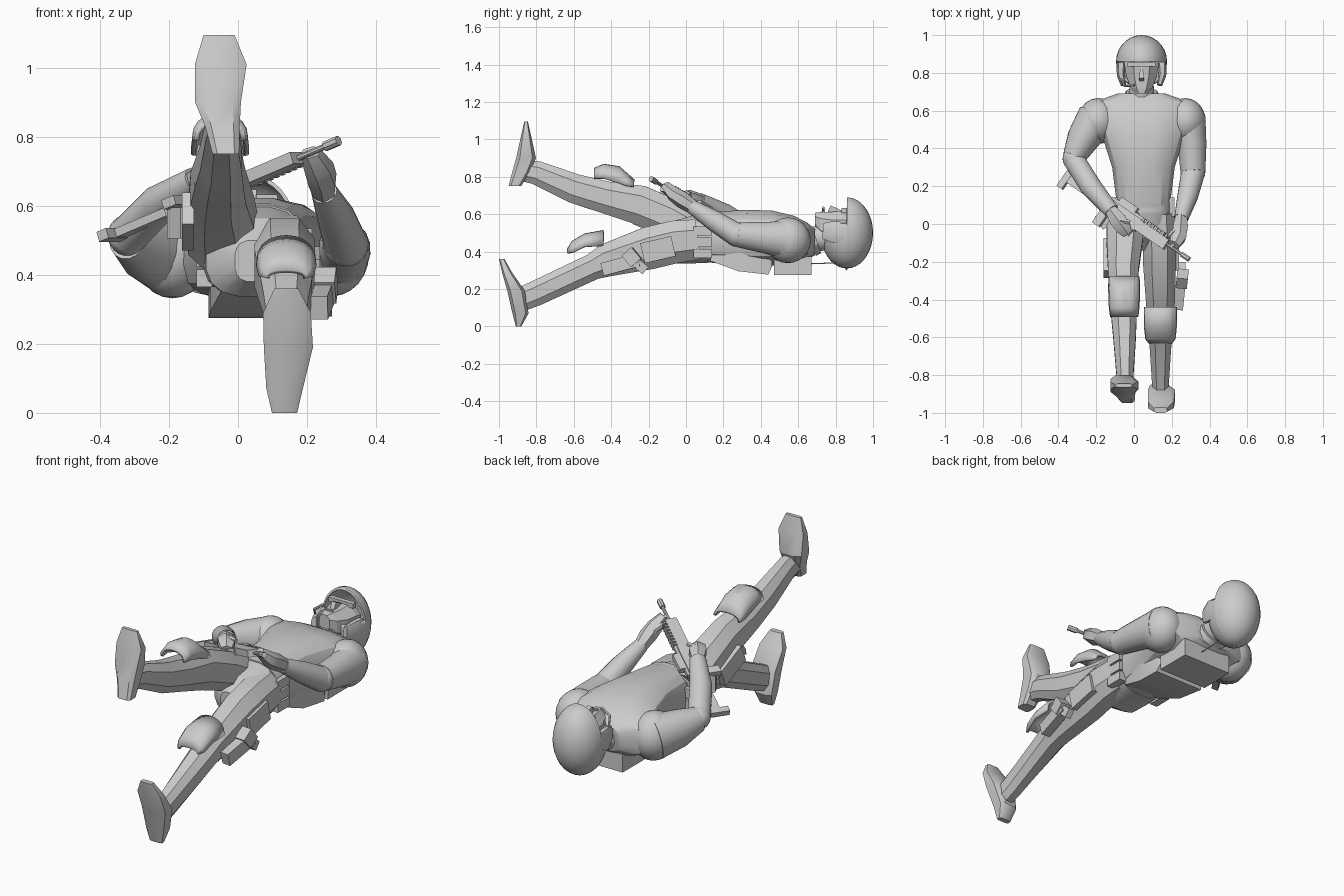
import bpy, bmesh
from math import sin, cos, pi, radians
from mathutils import Vector, Matrix, Euler

cube = bpy.data.objects.get("Cube")
if cube:
    bpy.data.objects.remove(cube)

grey = bpy.data.materials.new("plain_grey")
grey.use_nodes = True
grey.diffuse_color = (0.6, 0.6, 0.6, 1)
grey.node_tree.nodes["Principled BSDF"].inputs["Base Color"].default_value = (0.6, 0.6, 0.6, 1)


def finish(name, bm, angle=32):
    bmesh.ops.recalc_face_normals(bm, faces=bm.faces[:])
    mesh = bpy.data.meshes.new(name)
    bm.to_mesh(mesh)
    bm.free()
    mesh.materials.append(grey)
    ob = bpy.data.objects.new(name, mesh)
    bpy.context.collection.objects.link(ob)
    bpy.ops.object.select_all(action="DESELECT")
    ob.select_set(True)
    bpy.context.view_layer.objects.active = ob
    bpy.ops.object.shade_smooth_by_angle(angle=radians(angle))
    return ob


def loft(name, rings, sides=8, power=1.0, angle=32):
    """Skin (centre, half width vector, half height vector) rings and cap the ends."""
    bm = bmesh.new()
    soft = lambda t: abs(t) ** power * (1 if t > 0 else -1)
    loops = []
    for c, u, v in rings:
        turns = [2 * pi * (k + 0.5) / sides for k in range(sides)]
        loops.append([bm.verts.new(c + u * soft(cos(a)) + v * soft(sin(a))) for a in turns])
    for lo, hi in zip(loops, loops[1:]):
        for k in range(sides):
            j = (k + 1) % sides
            bm.faces.new((lo[k], lo[j], hi[j], hi[k]))
    bm.faces.new(loops[0])
    bm.faces.new(loops[-1])
    return finish(name, bm, angle)


def body(name, sections, sides=8, power=1.0, angle=32):
    """Loft along y through sections of y, x, z, half width, half height."""
    return loft(name, [(Vector((x, y, z)), Vector((w, 0, 0)), Vector((0, 0, h)))
                       for y, x, z, w, h in sections], sides, power, angle)


def limb(name, points, sides=8, power=1.0, angle=32):
    """Tube along x, y, z points, each with half width and half height."""
    pos = [Vector(p[:3]) for p in points]
    rings = []
    for i, p in enumerate(points):
        t = (pos[min(i + 1, len(pos) - 1)] - pos[max(i - 1, 0)]).normalized()
        u = t.cross(Vector((0, 0, 1))).normalized()
        rings.append((pos[i], u * p[3], u.cross(t) * p[4]))
    return loft(name, rings, sides, power, angle)


def ball(name, c, size):
    bm = bmesh.new()
    bmesh.ops.create_uvsphere(bm, u_segments=20, v_segments=12, radius=1)
    bm.transform(Matrix.Translation(c) @ Matrix.Diagonal((*size, 1)))
    return finish(name, bm)


def box(name, c, size, rot=(0, 0, 0), frame=Matrix()):
    bm = bmesh.new()
    bmesh.ops.create_cube(bm, size=1)
    turn = Euler([radians(r) for r in rot]).to_matrix().to_4x4()
    bm.transform(frame @ Matrix.Translation(c) @ turn @ Matrix.Diagonal((*size, 1)))
    return finish(name, bm)


# Torso and neck
body("torso", [(-.14, .04, .44, .05, .06), (-.07, .045, .45, .14, .115), (.04, .045, .465, .15, .13),
               (.12, .05, .475, .145, .135), (.3, .05, .475, .168, .15), (.46, .05, .472, .22, .15),
               (.58, .045, .462, .265, .13), (.65, .04, .455, .245, .1), (.69, .04, .45, .13, .07)], 16, 0.75, 25)
limb("neck", [(.04, .64, .46, .07, .07), (.04, .78, .48, .065, .07)], 12)
limb("collar", [(.04, .67, .45, .1, .08), (.04, .7, .46, .085, .075)], 12)

# Legs
limb("raised_leg", [(-.04, .06, .5, .11, .11), (-.05, -.09, .585, .102, .108), (-.057, -.25, .65, .086, .112),
                    (-.055, -.43, .69, .076, .092), (-.05, -.6, .738, .064, .084),
                    (-.048, -.8, .822, .048, .068), (-.048, -.88, .835, .042, .06)], 8, 0.85)
limb("lowered_leg", [(.13, .06, .465, .09, .115), (.135, -.06, .452, .094, .122), (.135, -.2, .418, .093, .122),
                     (.14, -.43, .352, .08, .094), (.14, -.5, .318, .071, .075),
                     (.14, -.8, .178, .05, .072), (.14, -.89, .14, .045, .068)], 8, 0.85)


# Boots, skinned from heel to toe: z, x, half width, sole y, upper y
def boot(name, sections):
    loft(name, [(Vector((x, (a + b) / 2, z)), Vector((w, 0, 0)), Vector((0, (b - a) / 2, 0)))
                for z, x, w, a, b in sections], 8, 0.5)


boot("lowered_boot", [(0, .135, .038, -.91, -.88), (.07, .135, .055, -.93, -.84), (.19, .146, .074, -.957, -.86),
                      (.29, .142, .072, -.985, -.93), (.36, .14, .036, -1, -.97)])
boot("raised_boot", [(.75, -.035, .04, -.95, -.88), (.83, -.045, .052, -.93, -.83), (.9, -.058, .069, -.91, -.8),
                     (1.01, -.05, .078, -.885, -.825), (1.095, -.055, .047, -.865, -.845)])


# Knee pads: open half shells of y, base z, top z, half width
def knee_pad(name, x, sections):
    bm = bmesh.new()
    rows = []
    for y, base, top, w in sections:
        rows.append([bm.verts.new((x + w * cos(pi * k / 10), y, base + (top - base) * sin(pi * k / 10) ** 0.7))
                     for k in range(11)])
    for a, b in zip(rows, rows[1:]):
        for k in range(10):
            bm.faces.new((a[k], a[k + 1], b[k + 1], b[k]))
    shell = finish(name, bm).modifiers.new("thickness", "SOLIDIFY")
    shell.thickness = 0.015
    shell.offset = 0


knee_pad("lowered_knee_pad", .14, [(-.63, .39, .41, .055), (-.605, .395, .452, .074), (-.54, .425, .49, .08),
                                   (-.44, .43, .508, .08)])
knee_pad("raised_knee_pad", -.052, [(-.49, .79, .84, .068), (-.44, .79, .862, .074), (-.36, .765, .85, .077),
                                    (-.32, .75, .815, .077), (-.28, .745, .78, .074)])

# Arms
ball("left_shoulder", (.272, .545, .46), (.108, .122, .122))
ball("right_shoulder", (-.19, .545, .46), (.11, .122, .128))
limb("left_upper_arm", [(.29, .56, .46, .09, .11), (.307, .42, .475, .078, .085), (.312, .28, .49, .067, .068)], 16)
limb("right_upper_arm", [(-.2, .56, .46, .105, .12), (-.27, .45, .485, .088, .1), (-.32, .35, .51, .06, .066)], 16)
ball("left_elbow", (.312, .275, .49), (.066, .066, .066))
ball("right_elbow", (-.318, .345, .515), (.06, .062, .06))
limb("left_forearm", [(.312, .27, .49, .064, .064), (.285, .15, .565, .056, .056), (.25, .03, .64, .038, .038)], 14)
limb("right_forearm", [(-.318, .34, .515, .058, .058), (-.23, .2, .605, .058, .056),
                       (-.12, .07, .675, .042, .04)], 14)
limb("left_hand", [(.25, .04, .635, .034, .037), (.245, -.02, .675, .045, .045), (.235, -.07, .71, .045, .04),
                   (.21, -.11, .755, .035, .025)], 6)
limb("right_hand", [(-.125, .075, .675, .035, .035), (-.085, .02, .69, .05, .04), (-.055, -.02, .69, .045, .033),
                    (-.035, -.05, .68, .03, .025)], 6)
limb("left_thumb", [(.22, -.03, .7, .017, .017), (.18, -.07, .74, .012, .012)], 6)
limb("right_thumb", [(-.08, .02, .71, .017, .017), (-.02, .01, .71, .012, .012)], 6)

# Head: faceted face, nose, brow, lips and ear pads
body("face", [(.69, .04, .57, .035, .04), (.72, .04, .545, .06, .072), (.78, .04, .53, .086, .088),
              (.84, .04, .525, .097, .1), (.88, .04, .52, .095, .095)], 8, 0.85, 10)
limb("nose", [(.04, .83, .615, .008, .008), (.04, .775, .63, .02, .024), (.04, .765, .61, .016, .012)], 4)
box("brow", (.04, .845, .62), (.15, .025, .025))
box("lips", (.04, .737, .613), (.04, .012, .012))
for side in (-1, 1):
    limb("ear_pad", [(.04 + side * .108, .85, .5, .026, .06), (.04 + side * .11, .79, .505, .022, .062),
                     (.04 + side * .095, .735, .51, .015, .045)], 8, 0.7)
limb("microphone_arm", [(-.07, .77, .55, .006, .006), (-.05, .73, .6, .006, .006), (0, .735, .635, .008, .008)], 6)

# Helmet shell with the face opening cut away
bm = bmesh.new()
bmesh.ops.create_uvsphere(bm, u_segments=28, v_segments=18, radius=1)
bm.transform(Matrix.Translation((.04, .86, .5)) @ Matrix.Diagonal((.135, .14, .19, 1)))
for co, no in (((0, .86, 0), (0, 1, 0)), ((0, 0, .55), (0, 0, 1)), ((0, .74, 0), (0, 1, 0))):
    bmesh.ops.bisect_plane(bm, geom=bm.verts[:] + bm.edges[:] + bm.faces[:], plane_co=co, plane_no=no)
gone = [f for f in bm.faces
        if f.calc_center_median().y < .74 or (f.calc_center_median().y < .86 and f.calc_center_median().z > .55)]
bmesh.ops.delete(bm, geom=gone, context="FACES")
rim = finish("helmet", bm).modifiers.new("thickness", "SOLIDIFY")
rim.thickness = 0.012
limb("antenna", [(.1, .8, .34, .003, .003), (.1, .67, .335, .003, .003)], 5)

# Upper backpack and wedge shaped lower pack
box("back_pack", (.065, .57, .325), (.3, .2, .1))
body("lower_pack", [(.13, .06, .375, .11, .025), (.28, .06, .345, .14, .05), (.44, .065, .325, .15, .048),
                    (.46, .065, .345, .14, .025)], 4, 0)

# Belt and its pouches
body("belt", [(y, .047, .47, .152, .134) for y in (.06, .115)], 16, 0.75)
for side in (-1, 1):
    for z in (.39, .45, .51):
        box("belt_pouch", (.047 + side * .145, .09, z), (.045, .1, .05))
box("hip_pouch", (-.16, .02, .55), (.06, .08, .09), (0, 0, 30))

# Thigh pouches, holster and pistol
box("left_thigh_pouch", (.215, -.15, .41), (.045, .17, .11), (13, 0, 0))
box("right_thigh_pouch", (-.145, -.18, .555), (.035, .19, .1), (-24, 0, 0))
box("holster", (.245, -.35, .33), (.05, .2, .07), (15, 0, -6))
box("holster_flap", (.255, -.29, .37), (.06, .07, .08), (40, 0, -6))
box("pistol_grip", (.255, -.255, .33), (.035, .05, .1), (50, 0, 0))

# Rifle, built along its own axis from stock to muzzle
along = Vector((.68, -.47, .29)).normalized()
up = Vector((.57, .82, 0))
up = (up - along * up.dot(along)).normalized()
rifle = Matrix((along, up.cross(along), up)).transposed().to_4x4()
rifle.translation = (-.04, .03, .65)
parts = {"butt_plate": (-.405, -.01, .035, .03, .115), "stock": (-.29, 0, .22, .025, .05),
         "receiver": (-.06, .005, .28, .036, .07), "handguard": (.17, .005, .2, .036, .06),
         "top_rail": (.05, .045, .36, .02, .018), "sight": (-.03, .065, .11, .03, .03),
         "magazine": (.04, -.08, .06, .028, .12), "trigger_grip": (-.12, -.07, .045, .028, .1),
         "front_sight": (.3, .03, .02, .015, .05)}
for name, (x, z, length, width, height) in parts.items():
    box("rifle_" + name, (x, 0, z), (length, width, height), frame=rifle)
for k in range(8):
    box("rail_rib", (.09 + k * .022, 0, .045), (.01, .04, .02), frame=rifle)
for name, start, end, r in (("barrel", .25, .4, .009), ("muzzle", .37, .42, .015)):
    limb("rifle_" + name, [(*(rifle @ Vector((x, 0, .01))), r, r) for x in (start, end)], 8)
